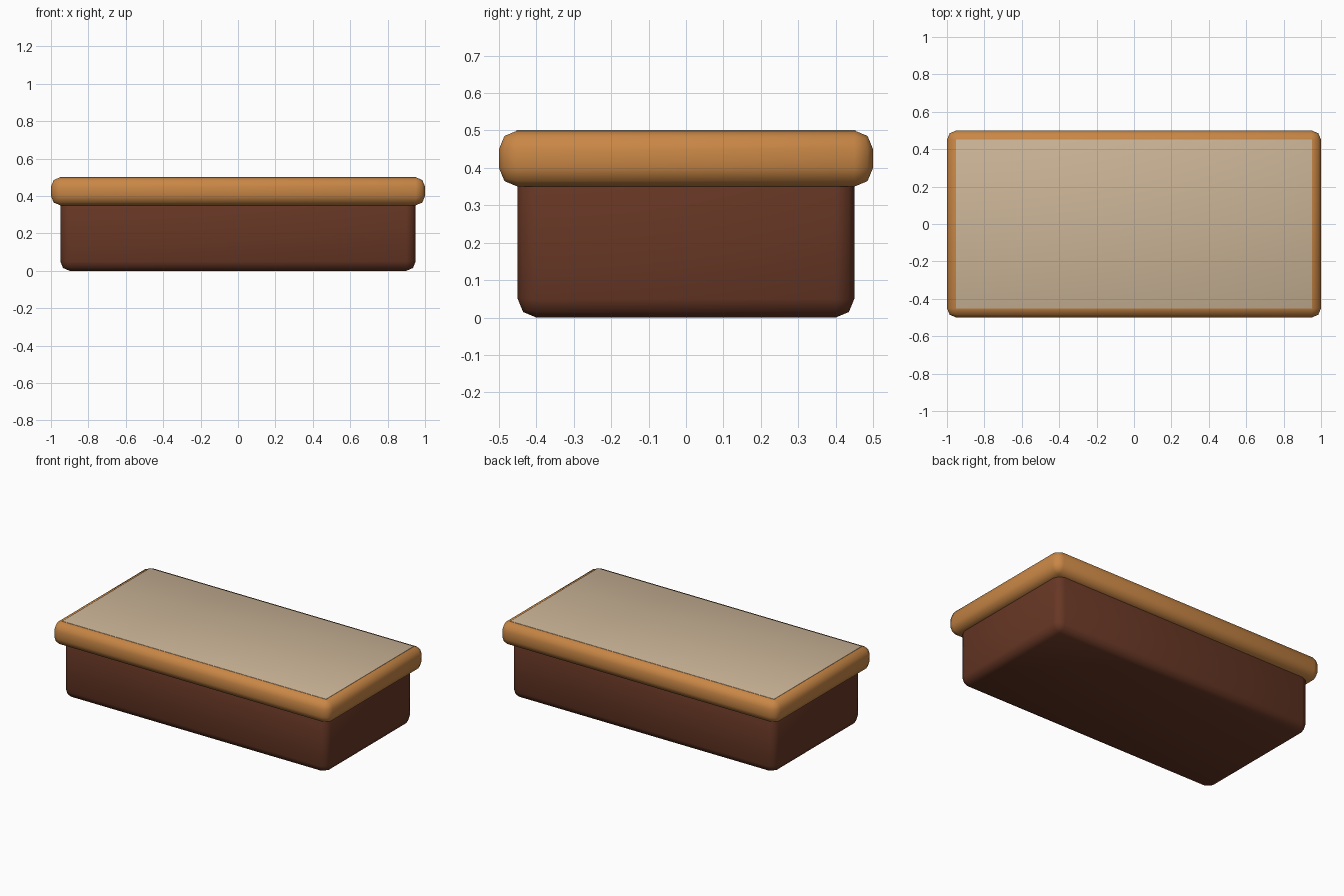
import bpy
import math

if "Cube" in bpy.data.objects:
    bpy.data.objects.remove(bpy.data.objects["Cube"])


def material(name, rgb):
    m = bpy.data.materials.new(name)
    m.diffuse_color = (*rgb, 1.0)
    m.use_nodes = True
    m.node_tree.nodes["Principled BSDF"].inputs["Base Color"].default_value = m.diffuse_color
    return m


def rounded_box(name, size, z0, z1, bevel, mat):
    bpy.ops.mesh.primitive_cube_add(size=1, location=(0, 0, (z0 + z1) / 2))
    ob = bpy.context.object
    ob.name = name
    ob.scale = (size[0], size[1], z1 - z0)
    bpy.ops.object.transform_apply(location=False, rotation=False, scale=True)
    mod = ob.modifiers.new("rounding", 'BEVEL')
    mod.width = bevel
    mod.segments = 2
    bpy.ops.object.modifier_apply(modifier=mod.name)
    bpy.ops.object.shade_smooth_by_angle(angle=math.radians(50))
    ob.data.materials.append(mat)
    return ob


dark_brown = material("dark brown", (0.135, 0.038, 0.018))
golden_brown = material("golden brown", (0.58, 0.24, 0.06))
cream = material("cream", (0.60, 0.46, 0.31))

# Dark lower body, its top edge hidden inside the rim
rounded_box("lower_body", (1.90, 0.90), 0.0, 0.40, 0.05, dark_brown)

# Wider rounded slab on top
rounded_box("upper_slab", (2.0, 1.0), 0.35, 0.50, 0.05, golden_brown)

# Thin pale sheet lying on the slab, with rounded corners
sheet = rounded_box("top_sheet", (1.906, 0.906), 0.494, 0.501, 0.001, cream)
